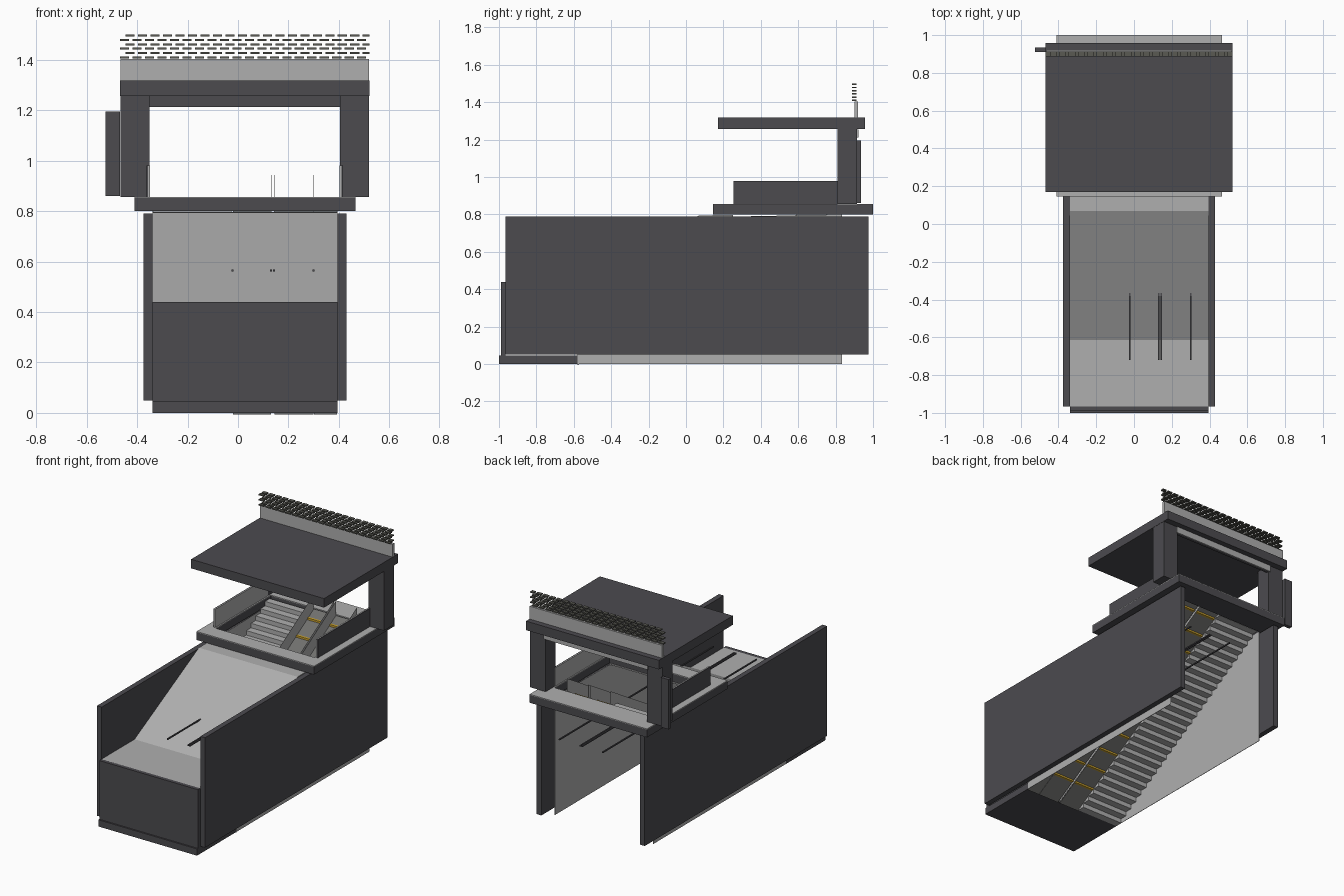
import bpy, bmesh

if "Cube" in bpy.data.objects:
    bpy.data.objects.remove(bpy.data.objects["Cube"])

def mat(name, c):
    m = bpy.data.materials.new(name)
    m.diffuse_color = (*c, 1)
    m.use_nodes = True
    m.node_tree.nodes["Principled BSDF"].inputs["Base Color"].default_value = m.diffuse_color
    return m

DARK = mat("charcoal", (0.072, 0.070, 0.078))
LIGHT = mat("light concrete", (0.43, 0.43, 0.43))
RAMP = mat("escalator grey", (0.16, 0.16, 0.155))
YELLOW = mat("safety yellow", (0.62, 0.38, 0.03))
BRICK = mat("lattice grey", (0.10, 0.10, 0.085))

def finish(name, bm, *mats):
    bmesh.ops.recalc_face_normals(bm, faces=bm.faces)
    me = bpy.data.meshes.new(name)
    bm.to_mesh(me)
    bm.free()
    for m in mats:
        me.materials.append(m)
    ob = bpy.data.objects.new(name, me)
    bpy.context.collection.objects.link(ob)
    return ob

def add_box(bm, x0, x1, y0, y1, z0, z1):
    v = [bm.verts.new((x, y, z)) for x in (x0, x1) for y in (y0, y1) for z in (z0, z1)]
    for f in ((0, 1, 3, 2), (4, 6, 7, 5), (0, 4, 5, 1), (2, 3, 7, 6), (0, 2, 6, 4), (1, 5, 7, 3)):
        bm.faces.new([v[i] for i in f])

def boxes(name, m, *dims):
    bm = bmesh.new()
    for d in dims:
        add_box(bm, *d)
    return finish(name, bm, m)

def extrude_x(name, m, pts, x0, x1):
    """Prism from a y-z outline, running from x0 to x1."""
    bm = bmesh.new()
    a = [bm.verts.new((x0, y, z)) for y, z in pts]
    b = [bm.verts.new((x1, y, z)) for y, z in pts]
    n = len(pts)
    bm.faces.new(a)
    bm.faces.new(b[::-1])
    for i in range(n):
        j = (i + 1) % n
        bm.faces.new((a[i], b[i], b[j], a[j]))
    return finish(name, bm, m)

XL, XR = -0.34, 0.395          # inner width of the passage
SLOPE = 0.6
def slope_z(y):
    return SLOPE * (y + 0.58)

# passage shell: outer walls, front wall, lower landing
boxes("left_outer_wall", DARK, (-0.375, XL, -0.965, 0.975, 0.05, 0.79))
boxes("right_outer_wall", DARK, (XR, 0.43, -0.965, 0.975, 0.05, 0.79))
boxes("front_wall", DARK, (XL, XR, -0.99, -0.965, 0.045, 0.44))
boxes("lower_landing", DARK, (XL, XR, -1.0, -0.58, 0, 0.045))

# light inner wall linings below the ceiling
lining = [(-0.58, 0), (0.835, 0), (0.835, 0.8), (0.07, 0.785), (-0.58, 0.455)]
extrude_x("left_wall_lining", LIGHT, lining, XL, XL + 0.003)
extrude_x("right_wall_lining", LIGHT, lining, XR - 0.003, XR)

# folded ceiling
top = [(-0.968, 0.44), (-0.615, 0.44), (0.07, 0.795), (0.25, 0.797)]
extrude_x("folded_ceiling", LIGHT, top + [(y, z - 0.008) for y, z in reversed(top)], XL, XR)

# street level slab: dark ring with a light paving plate on top
def ring(name, m, z0, z1):
    return boxes(name, m,
                 (-0.41, 0.465, 0.145, 0.25, z0, z1), (-0.41, 0.465, 0.835, 1.0, z0, z1),
                 (-0.41, XL, 0.25, 0.835, z0, z1), (XR, 0.465, 0.25, 0.835, z0, z1))
ring("street_slab", DARK, 0.8, 0.852)
ring("street_paving", LIGHT, 0.852, 0.857)

# parapets beside the stair opening, with light inner faces
boxes("parapets", DARK, (-0.362, -0.356, 0.255, 0.82, 0.857, 0.98),
      (0.41, 0.416, 0.255, 0.82, 0.857, 0.98))
boxes("parapet_linings", LIGHT, (-0.356, -0.349, 0.255, 0.82, 0.857, 0.98),
      (0.403, 0.41, 0.255, 0.82, 0.857, 0.98))

# stair flight
boxes("stair_steps", LIGHT, *[
    (XL + 0.003, -0.025, -0.58 + 0.05 * i, -0.53 + 0.05 * i, 0.03 * i, 0.03 * (i + 1))
    for i in range(28)])

# two escalators: sloping belts with yellow step edges
y0, y1 = -0.58, 0.835
for side, a, b in (("left", -0.02, 0.13), ("right", 0.145, 0.3)):
    extrude_x(side + "_escalator_belt", RAMP,
              [(y0, slope_z(y0)), (y1, slope_z(y1)),
               (y1, slope_z(y1) - 0.006), (y0, slope_z(y0) - 0.006)], a, b)
    bars = []
    for i in range(11):
        y = -0.43 + 0.12 * i
        bars.append((a + 0.004, b - 0.004, y - 0.008, y + 0.008,
                     slope_z(y) - 0.013, slope_z(y) + 0.008))
    boxes(side + "_escalator_step_edges", YELLOW, *bars)
# infill between the right escalator and the wall
extrude_x("escalator_side_apron", RAMP,
          [(y0, slope_z(y0)), (y1, slope_z(y1)),
           (y1, slope_z(y1) - 0.006), (y0, slope_z(y0) - 0.006)], 0.302, XR - 0.003)

# thin balustrade panels and the level rails
rails = []
for i, x in enumerate((-0.0225, 0.131, 0.1435, 0.3)):
    extrude_x("balustrade_%d" % (i + 1), LIGHT,
              [(y0, slope_z(y0)), (y1, slope_z(y1) - 0.01),
               (y1, slope_z(y1) + 0.095), (y0, slope_z(y0) + 0.1)], x, x + 0.001)
    rails.append((x - 0.004, x + 0.004, -0.72, 0.92, 0.561, 0.569))
boxes("level_rails", DARK, *rails)

# canopy: posts, beam, roof, side sign panel
boxes("canopy_posts", DARK, (-0.465, -0.35, 0.81, 0.915, 0.857, 1.26),
      (0.405, 0.52, 0.81, 0.915, 0.857, 1.26))
boxes("canopy_beam", DARK, (-0.35, 0.405, 0.895, 0.915, 1.212, 1.26))
boxes("beam_back_strip", LIGHT, (-0.36, 0.415, 0.915, 0.922, 1.212, 1.255))
boxes("canopy_roof", DARK, (-0.468, 0.522, 0.17, 0.957, 1.257, 1.318))
boxes("side_panel", DARK, (-0.525, -0.468, 0.91, 0.935, 0.86, 1.195))

# fascia board with an open lattice of staggered slats above it
boxes("fascia_board", LIGHT, (-0.466, 0.52, 0.9, 0.92, 1.318, 1.404))
slats = []
for r in range(6):
    z = 1.41 + 0.0172 * r
    for i in range(20):
        x = -0.468 + 0.0495 * i + (0.022 if r % 2 else 0)
        slats.append((x, min(x + 0.036, 0.522), 0.888, 0.912, z - 0.004, z + 0.004))
boxes("lattice_slats", BRICK, *slats)
